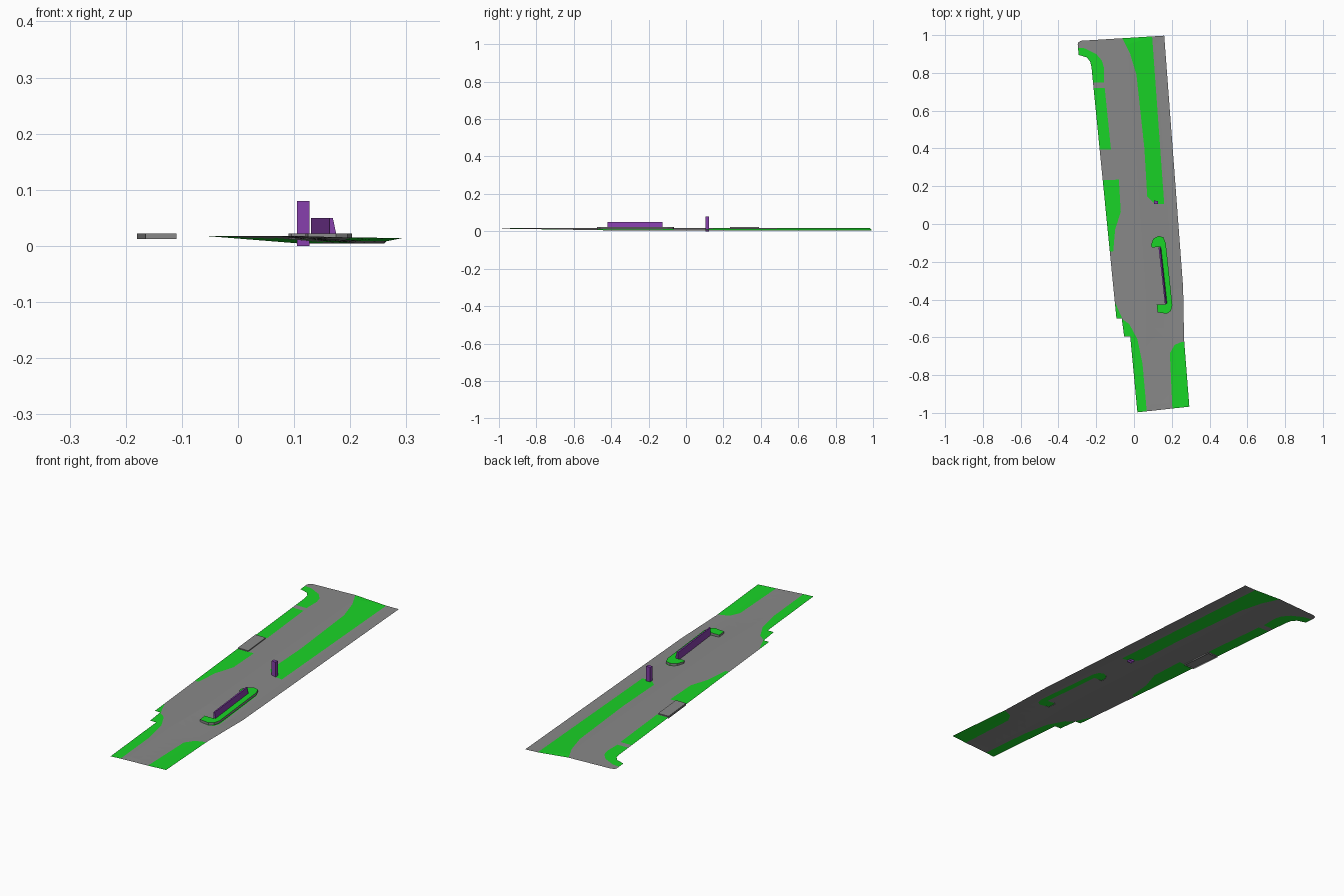
import bpy
import bmesh
from mathutils import Vector
from mathutils.geometry import delaunay_2d_cdt

default_cube = bpy.data.objects.get("Cube")
if default_cube:
    bpy.data.objects.remove(default_cube, do_unlink=True)


def make_material(name, colour):
    material = bpy.data.materials.new(name)
    material.use_nodes = True
    material.diffuse_color = (*colour, 1)
    shader = next(n for n in material.node_tree.nodes if n.type == 'BSDF_PRINCIPLED')
    shader.inputs["Base Color"].default_value = (*colour, 1)
    return material


GREY = make_material("asphalt grey", (0.25, 0.25, 0.25))
GREEN = make_material("grass green", (0.01, 0.66, 0.02))
PURPLE = make_material("wall purple", (0.24, 0.05, 0.41))


def finish(bm, name, materials):
    mesh = bpy.data.meshes.new(name)
    bm.to_mesh(mesh)
    bm.free()
    for material in materials:
        mesh.materials.append(material)
    obj = bpy.data.objects.new(name, mesh)
    bpy.context.collection.objects.link(obj)
    return obj


def clamp(value):
    return max(0.0, min(1.0, value))


def right_edge(y):
    """Position of the lower long edge of the ground strip."""
    return 0.16 + 0.1 * clamp((1 - y) / 1.33) + 0.03 * clamp((-0.6 - y) / 0.37)


def ground_height(x, y):
    """Level strip whose +x side banks down, flattening toward the front."""
    bank = clamp((x - right_edge(y) + 0.2) / 0.15)
    drop = 0.014 - 0.010 * clamp((-0.35 - y) / 0.6)
    return 0.018 - drop * bank


# Plan outline of the whole strip, clockwise like all plans below
outline = [(-0.298, 0.95), (-0.295, 0.962), (-0.28, 0.97), (0.16, 0.997),
           (0.26, -0.335), (0.265, -0.61), (0.293, -0.967), (0.018, -0.997),
           (-0.02, -0.595), (-0.052, -0.595), (-0.065, -0.5), (-0.093, -0.5),
           (-0.225, 0.83), (-0.232, 0.86), (-0.25, 0.882), (-0.293, 0.895)]

# Kerb plan, open toward the -x side
kerb = [(0.09, -0.11), (0.102, -0.078), (0.13, -0.063), (0.155, -0.07),
        (0.168, -0.1), (0.203, -0.43), (0.195, -0.46), (0.175, -0.475),
        (0.125, -0.468), (0.12, -0.425), (0.168, -0.425), (0.14, -0.12),
        (0.095, -0.125)]

# Grass areas, overshooting the outline where they reach it
grass = [
    # curl at the back corner
    [(-0.32, 0.935), (-0.26, 0.93), (-0.2, 0.9), (-0.17, 0.865),
     (-0.16, 0.83), (-0.16, 0.75), (-0.25, 0.75), (-0.32, 0.85)],
    # side verges
    [(-0.25, 0.72), (-0.155, 0.72), (-0.122, 0.395), (-0.22, 0.395)],
    [(-0.2, 0.23), (-0.08, 0.235), (-0.07, 0.065), (-0.1, -0.03),
     (-0.11, -0.145), (-0.16, -0.145)],
    # long median
    [(-0.08, 1.02), (0.094, 1.02), (0.16, 0.105), (0.13, 0.105),
     (0.1, 0.115), (0.07, 0.145), (0.055, 0.4), (0.013, 0.79), (-0.02, 0.9)],
    # front verges
    [(-0.12, -0.42), (-0.098, -0.42), (-0.06, -0.505), (-0.025, -0.53),
     (0.018, -0.61), (0.045, -0.74), (0.07, -1.02), (-0.05, -1.02), (-0.12, -0.6)],
    [(0.32, -1.02), (0.205, -1.02), (0.19, -0.685), (0.215, -0.64),
     (0.25, -0.625), (0.3, -0.62)],
    # ground under the kerb
    kerb,
]

# Ground sheet: triangulate the outline with the grass borders cut in
points, regions = [], []
for loop in [outline] + grass:
    # regions must run counter-clockwise
    regions.append(list(range(len(points), len(points) + len(loop))))
    points += [Vector(p) for p in reversed(loop)]
for row in range(-19, 20):
    y = row * 0.05
    for inset in (0.05, 0.1, 0.15, 0.2, 0.3):
        points.append(Vector((right_edge(y) - inset, y)))

verts, _, faces, _, _, sources = delaunay_2d_cdt(points, [], regions, 1, 0.0001)
bm = bmesh.new()
ground_verts = [bm.verts.new((v.x, v.y, ground_height(v.x, v.y))) for v in verts]
for indices, source in zip(faces, sources):
    if 0 in source:
        face = bm.faces.new([ground_verts[i] for i in indices])
        face.material_index = 1 if len(source) > 1 else 0
        face.normal_update()
        if face.normal.z < 0:
            face.normal_flip()
bmesh.ops.delete(bm, geom=[v for v in bm.verts if not v.link_faces], context='VERTS')
finish(bm, "ground_strip", [GREY, GREEN])


def raised_plate(name, plan, bottom, top, top_material):
    """Plate with a coloured top and a grey skirt."""
    bm = bmesh.new()
    lower = [bm.verts.new((x, y, bottom)) for x, y in reversed(plan)]
    upper = [bm.verts.new((x, y, top)) for x, y in reversed(plan)]
    bm.faces.new(upper).material_index = 1
    for i in range(len(plan)):
        j = (i + 1) % len(plan)
        bm.faces.new((lower[i], lower[j], upper[j], upper[i]))
    return finish(bm, name, [GREY, top_material])


raised_plate("kerb_island", kerb, 0.011, 0.0225, GREEN)
raised_plate("side_slab", [(-0.18, 0.39), (-0.125, 0.39), (-0.11, 0.235), (-0.165, 0.235)],
             0.012, 0.0225, GREY)


def wall(name, base, rim, bottom, top):
    """Four-sided wall with a flat top."""
    bm = bmesh.new()
    lower = [bm.verts.new((x, y, bottom)) for x, y in base]
    upper = [bm.verts.new((x, y, top)) for x, y in rim]
    bm.faces.new(upper)
    for i in range(4):
        j = (i + 1) % 4
        bm.faces.new((lower[i], lower[j], upper[j], upper[i]))
    return finish(bm, name, [PURPLE])


# Long wall on the kerb, battered on its +x side
wall("long_wall",
     [(0.163, -0.42), (0.177, -0.42), (0.145, -0.125), (0.13, -0.125)],
     [(0.163, -0.42), (0.169, -0.42), (0.138, -0.125), (0.13, -0.125)],
     0.012, 0.05)

# Short post at the end of the median
post = [(0.105, 0.107), (0.127, 0.105), (0.127, 0.122), (0.105, 0.124)]
wall("post", post, post, 0.0, 0.08)
